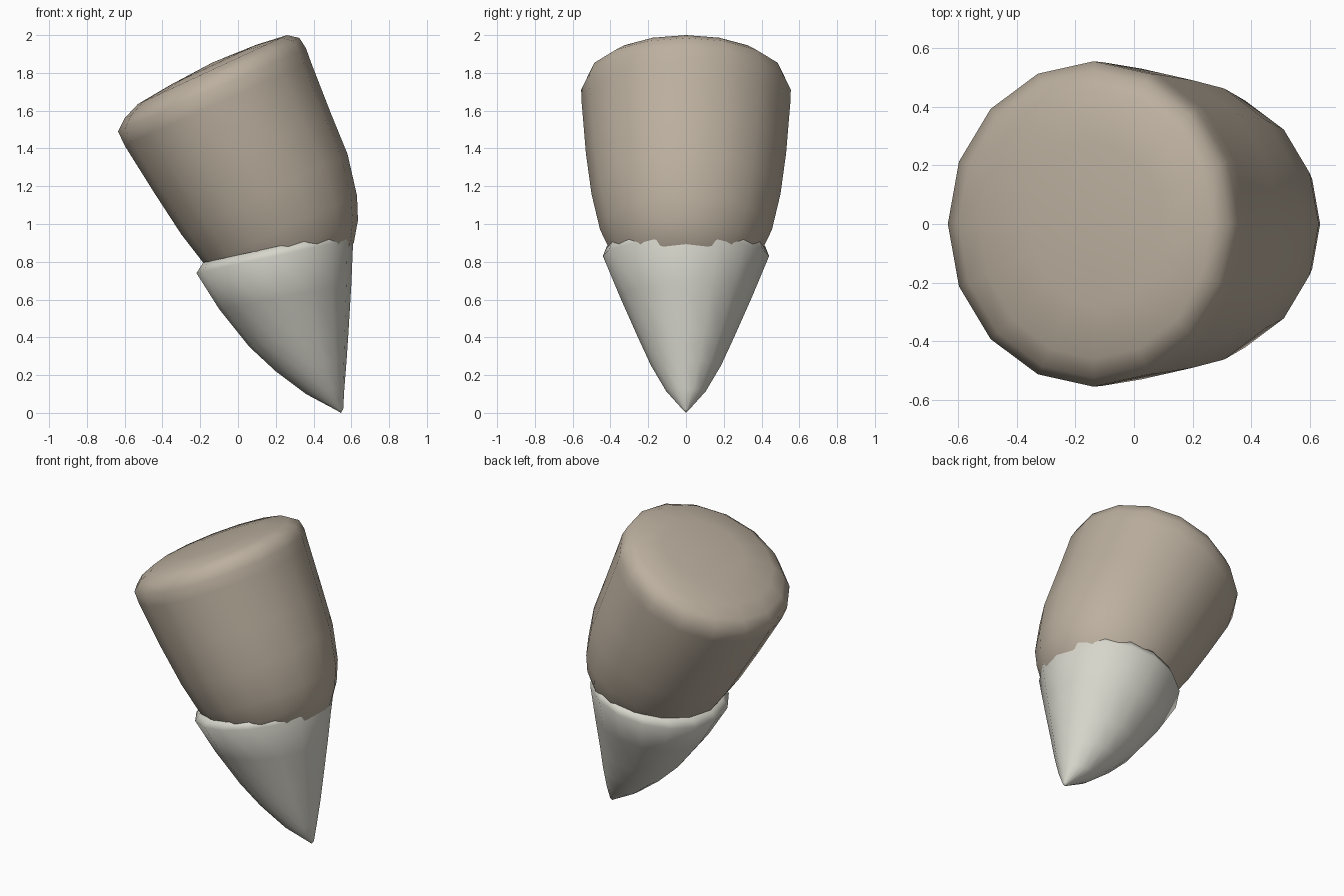
import bpy, bmesh, math

SIDES = 16

def material(name, rgb):
    m = bpy.data.materials.new(name)
    m.diffuse_color = (*rgb, 1)
    return m

def loft(name, rings, mat, start, end):
    """Skin tilted elliptical rings: (left x, left z, right x, right z, half width)."""
    bm = bmesh.new()
    loops = []
    for lx, lz, rx, rz, w in rings:
        loop = []
        for i in range(SIDES):
            a = 2 * math.pi * i / SIDES
            t = (1 + math.cos(a)) / 2
            loop.append(bm.verts.new((lx + (rx - lx) * t, w * math.sin(a), lz + (rz - lz) * t)))
        loops.append(loop)
    for a, b in zip(loops, loops[1:]):
        for i in range(SIDES):
            j = (i + 1) % SIDES
            bm.faces.new((a[i], a[j], b[j], b[i]))
    # close both ends with a fan to a centre point
    for loop, (x, z) in ((loops[0], start), (loops[-1], end)):
        c = bm.verts.new((x, 0, z))
        for i in range(SIDES):
            bm.faces.new((loop[i], loop[(i + 1) % SIDES], c))
    bmesh.ops.recalc_face_normals(bm, faces=bm.faces[:])
    me = bpy.data.meshes.new(name)
    bm.to_mesh(me)
    bm.free()
    for p in me.polygons:
        p.use_smooth = True
    me.materials.append(mat)
    ob = bpy.data.objects.new(name, me)
    bpy.context.collection.objects.link(ob)
    return ob

skin = material("warm taupe", (0.50, 0.43, 0.345))
horn = material("bone white", (0.68, 0.67, 0.60))

# toe: rounded cap, tapered body, end tucked into the claw
loft("toe", [
    (-0.36, 1.735, 0.10, 1.95, 0.28),
    (-0.53, 1.635, 0.26, 2.00, 0.46),
    (-0.60, 1.560, 0.325, 1.985, 0.525),
    (-0.635, 1.49, 0.36, 1.93, 0.555),
    (-0.60, 1.415, 0.385, 1.86, 0.552),
    (-0.44, 1.16, 0.49, 1.59, 0.53),
    (-0.30, 0.945, 0.58, 1.37, 0.50),
    (-0.18, 0.79, 0.63, 1.15, 0.455),
    (-0.08, 0.69, 0.635, 1.02, 0.40),
    (0.05, 0.62, 0.613, 0.90, 0.32),
    (0.20, 0.60, 0.55, 0.80, 0.20),
], skin, (-0.135, 1.855), (0.38, 0.66))

# claw: curved cone with a thin rolled lip
loft("claw", [
    (-0.06, 0.77, 0.50, 0.90, 0.33),
    (-0.13, 0.80, 0.56, 0.95, 0.385),
    (-0.185, 0.795, 0.59, 0.965, 0.42),
    (-0.22, 0.74, 0.61, 0.92, 0.44),
    (-0.10, 0.55, 0.60, 0.68, 0.35),
    (0.06, 0.35, 0.585, 0.43, 0.25),
    (0.20, 0.22, 0.575, 0.28, 0.185),
    (0.36, 0.10, 0.563, 0.13, 0.105),
    (0.525, 0.012, 0.557, 0.02, 0.016),
], horn, (0.22, 0.80), (0.545, 0.0))
